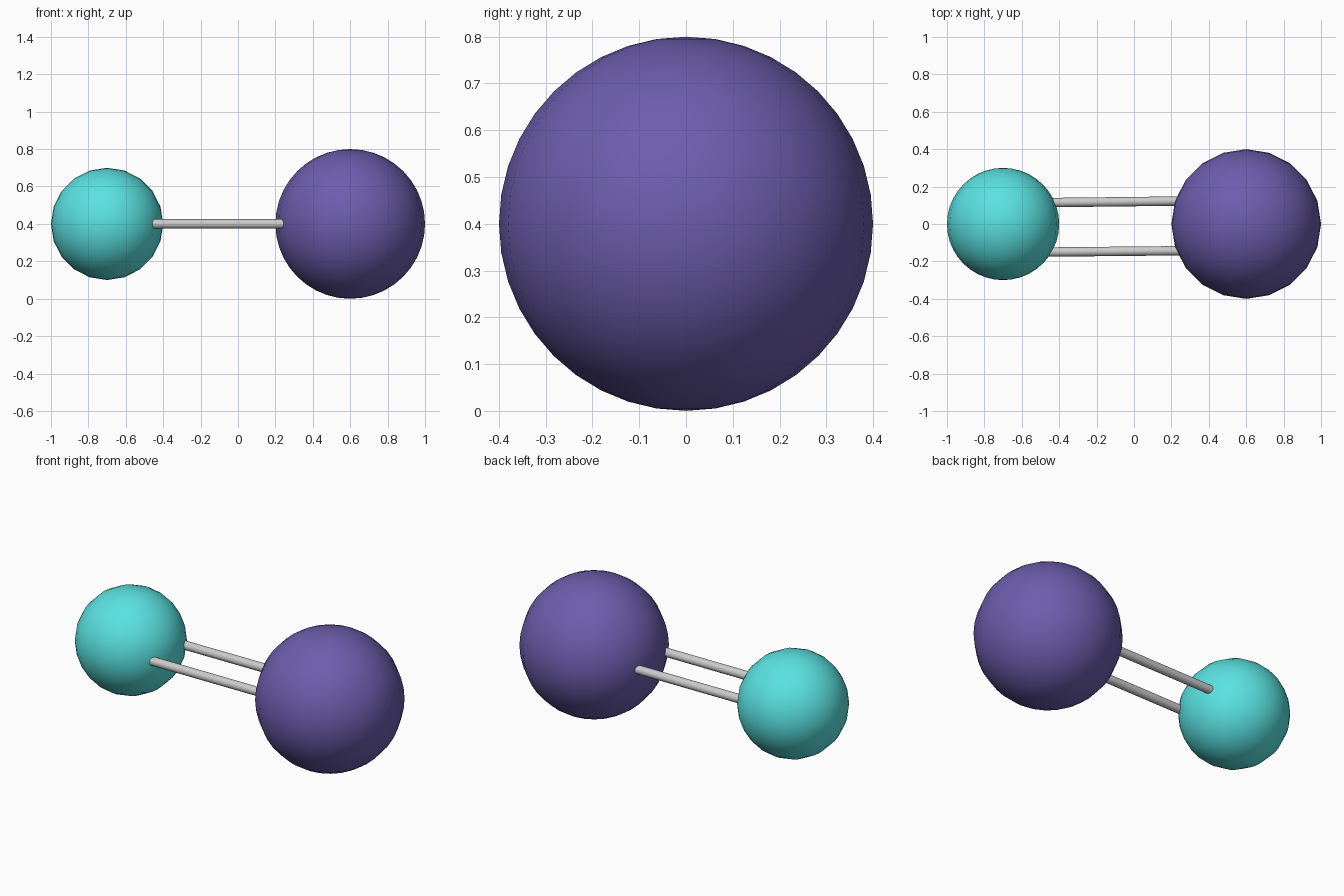
import bpy
import math
from mathutils import Vector

if "Cube" in bpy.data.objects:
    bpy.data.objects.remove(bpy.data.objects["Cube"])


def paint(obj, name, color):
    mat = bpy.data.materials.new(name)
    mat.diffuse_color = (*color, 1.0)
    mat.use_nodes = True
    mat.node_tree.nodes["Principled BSDF"].inputs["Base Color"].default_value = mat.diffuse_color
    obj.data.materials.append(mat)


def ball(name, center, radius, rotation, color):
    bpy.ops.mesh.primitive_uv_sphere_add(
        segments=20, ring_count=20, radius=radius,
        location=center, rotation=rotation)
    obj = bpy.context.object
    obj.name = name
    bpy.ops.object.shade_smooth()
    paint(obj, name + "_color", color)


def rod(name, start, end, radius):
    a, b = Vector(start), Vector(end)
    bpy.ops.mesh.primitive_cylinder_add(
        vertices=16, radius=radius, depth=(b - a).length,
        location=(a + b) / 2,
        rotation=(b - a).to_track_quat('Z', 'Y').to_euler())
    bpy.context.object.name = name
    bpy.ops.object.shade_smooth_by_angle(angle=math.radians(40))


# Two balls: the small one has its poles along y, the large one along z
ball("small_ball", (-0.7, 0, 0.4), 0.3, (math.pi / 2, 0, 0), (0.10, 0.76, 0.75))
ball("large_ball", (0.6, 0, 0.4), 0.4, (0, 0, 0), (0.15, 0.11, 0.42))

# Two slightly skewed rods forming the double bond, ends buried in the balls
rod("back_rod", (-0.58, 0.113, 0.4), (0.45, 0.125, 0.4), 0.025)
rod("front_rod", (-0.58, -0.151, 0.4), (0.45, -0.141, 0.4), 0.025)
